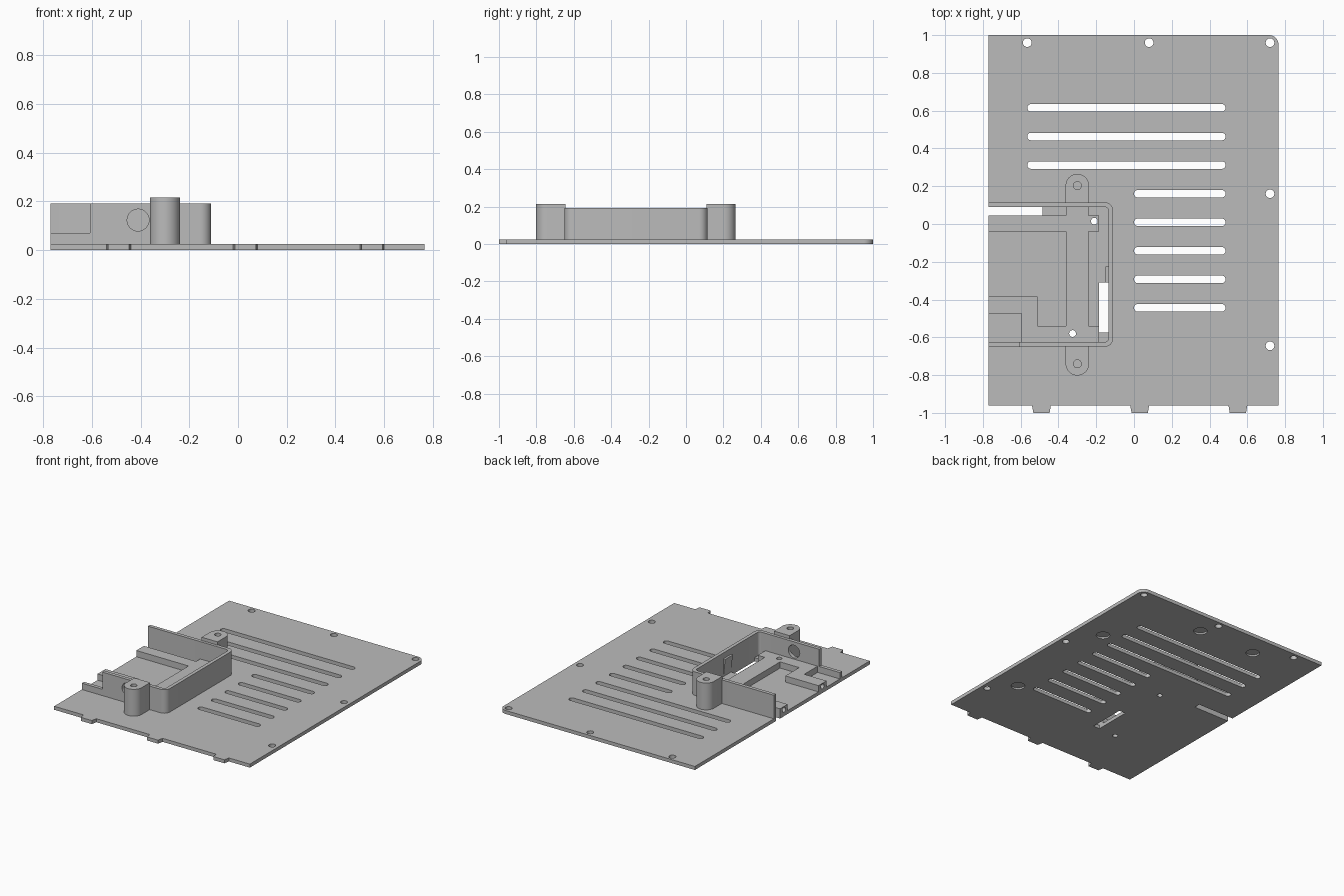
import bpy, bmesh, math
from mathutils import Matrix

if "Cube" in bpy.data.objects:
    bpy.data.objects.remove(bpy.data.objects["Cube"], do_unlink=True)

grey = bpy.data.materials.new("plain grey")
grey.use_nodes = True
GREY = (0.5, 0.5, 0.5, 1)
grey.diffuse_color = GREY
grey.node_tree.nodes["Principled BSDF"].inputs["Base Color"].default_value = GREY

BASE, SUNK, WALL, RAIL, BOSS = 0.025, 0.02, 0.192, 0.07, 0.215


def arc(cx, cy, r, a0, a1, n=12):
    angles = [math.radians(a0 + (a1 - a0) * i / n) for i in range(n + 1)]
    return [(cx + r * math.cos(a), cy + r * math.sin(a)) for a in angles]


def rect(x0, x1, y0, y1):
    return [(x0, y0), (x1, y0), (x1, y1), (x0, y1)]


def slot(x0, x1, y, r):
    return arc(x1 - r, y, r, -90, 90) + arc(x0 + r, y, r, 90, 270)


def disc(x, y, r):
    return arc(x, y, r, 0, 360, 32)[:-1]


def prism(name, outlines, z0, z1, matrix=None):
    """Extrude one or more separate outlines into a single object."""
    bm = bmesh.new()
    for pts in outlines:
        face = bm.faces.new([bm.verts.new((x, y, z0)) for x, y in pts])
        out = bmesh.ops.extrude_face_region(bm, geom=[face])
        top = [v for v in out["geom"] if isinstance(v, bmesh.types.BMVert)]
        bmesh.ops.translate(bm, verts=top, vec=(0, 0, z1 - z0))
    bmesh.ops.recalc_face_normals(bm, faces=bm.faces)
    if matrix:
        bm.transform(matrix)
    mesh = bpy.data.meshes.new(name)
    bm.to_mesh(mesh)
    bm.free()
    mesh.materials.append(grey)
    obj = bpy.data.objects.new(name, mesh)
    bpy.context.collection.objects.link(obj)
    return obj


def cut(obj, cutter):
    cutter.hide_render = True
    mod = obj.modifiers.new("cut", "BOOLEAN")
    mod.operation, mod.solver, mod.object = "DIFFERENCE", "EXACT", cutter
    bpy.context.view_layer.objects.active = obj
    bpy.ops.object.modifier_apply(modifier=mod.name)
    bpy.data.objects.remove(cutter, do_unlink=True)


# Base panel with one rounded corner and tapered tabs on the front edge
outline = [(-0.77, -0.96)]
for x in (-0.49, 0.03, 0.55):
    outline += [(x - 0.05, -0.96), (x - 0.043, -1), (x + 0.043, -1), (x + 0.05, -0.96)]
outline += [(0.765, -0.96)] + arc(0.715, 0.95, 0.05, 0, 90) + [(-0.77, 1)]
panel = prism("base_panel", [outline], 0, BASE)

# Vent slots, screw holes, cable slot and window
openings = [slot(-0.565, 0.485, y, 0.02) for y in (0.615, 0.463, 0.312)]
openings += [slot(0, 0.485, 0.16 - 0.151 * i, 0.02) for i in range(5)]
openings += [disc(x, y, 0.023) for x, y in
             ((-0.565, 0.96), (0.08, 0.96), (0.72, 0.96), (0.72, 0.16), (0.72, -0.645))]
openings += [rect(-0.8, -0.485, 0.045, 0.09), rect(-0.185, -0.135, -0.575, -0.31)]
rail_holes = [disc(-0.21, 0.015, 0.018), disc(-0.325, -0.58, 0.018)]
cut(panel, prism("openings", openings + rail_holes, -0.1, 0.1))

# Shallow round recesses underneath
recesses = [disc(x, y, 0.045) for x, y in
            ((0.585, 0.38), (0.585, -0.49), (0.13, 0.835), (-0.32, 0.835))]
cut(panel, prism("foot_recesses", recesses, -0.05, 0.012))

# Three-sided compartment wall
outer = [(-0.77, -0.65)] + arc(-0.155, -0.605, 0.045, -90, 0) \
    + arc(-0.155, 0.07, 0.045, 0, 90) + [(-0.77, 0.115)]
inner = [(-0.77, 0.09)] + arc(-0.155, 0.07, 0.02, 90, 0) \
    + arc(-0.155, -0.605, 0.02, 0, -90) + [(-0.77, -0.625)]
wall = prism("compartment_wall", [outer + inner], SUNK, WALL)
cut(wall, prism("wall_notch", [rect(-0.9, -0.608, -0.7, -0.6)], RAIL, 0.3))
cut(wall, prism("cable_hole", [disc(-0.41, 0.123, 0.045)], 0.6, 0.7,
                Matrix.Rotation(math.radians(90), 4, "X")))

# Snap wedge on the inside of the wall
across = Matrix(((1, 0, 0, 0), (0, 0, 1, 0), (0, 1, 0, 0), (0, 0, 0, 1)))
prism("snap_wedge", [[(-0.13, SUNK), (-0.136, SUNK), (-0.15, 0.15), (-0.13, 0.15)]],
      -0.31, -0.225, across)

# Raised rail frame on the compartment floor
rails = [(-0.77, -0.04), (-0.36, -0.04), (-0.36, -0.54), (-0.51, -0.54),
         (-0.51, -0.385), (-0.77, -0.385), (-0.77, -0.475), (-0.595, -0.475),
         (-0.595, -0.63), (-0.185, -0.63), (-0.185, -0.54), (-0.24, -0.54),
         (-0.24, -0.04), (-0.185, -0.04), (-0.185, 0.045), (-0.24, 0.045),
         (-0.24, 0.095), (-0.36, 0.095), (-0.36, 0.045), (-0.77, 0.045)]
frame = prism("rail_frame", [rails], SUNK, RAIL - 0.001)
cut(frame, prism("rail_holes", rail_holes, -0.1, 0.2))

# Blind pin holes in the open ends of the rails
sideways = Matrix(((0, 0, 1, 0), (1, 0, 0, 0), (0, 1, 0, 0), (0, 0, 0, 1)))
cut(frame, prism("pin_holes", [disc(0.002, 0.047, 0.018), disc(-0.43, 0.047, 0.018)],
                 -0.85, -0.65, sideways))

# Screw bosses in front of and behind the compartment
for name, y, edge, start in (("back_boss", 0.203, 0.11, 0), ("front_boss", -0.74, -0.645, 180)):
    profile = arc(-0.3, y, 0.062, start, start + 180, 20)
    profile += [(profile[-1][0], edge), (profile[0][0], edge)]
    boss = prism(name, [profile], SUNK, BOSS)
    cut(boss, prism("screw_hole", [disc(-0.3, y, 0.021)], 0.06, 0.3))

# Smooth the round surfaces while keeping edges sharp
bpy.ops.object.select_all(action="DESELECT")
for obj in bpy.context.collection.objects:
    if obj.type == "MESH" and grey.name in obj.data.materials:
        obj.select_set(True)
        bpy.context.view_layer.objects.active = obj
bpy.ops.object.shade_smooth_by_angle(angle=math.radians(30))
